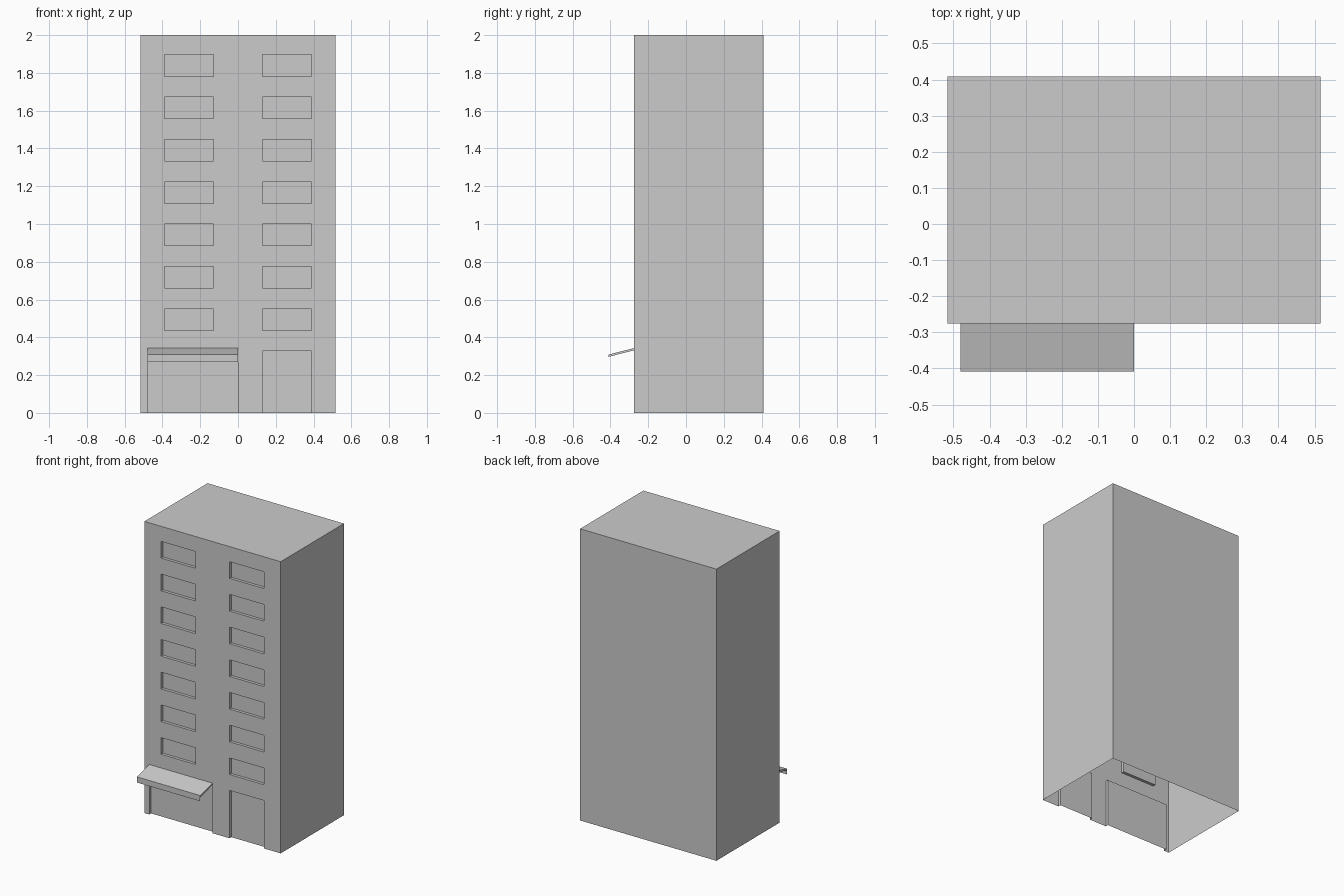
import bpy, bmesh

if "Cube" in bpy.data.objects:
    bpy.data.objects.remove(bpy.data.objects["Cube"])

X, FRONT, BACK, H = 0.517, -0.276, 0.409, 2.0
DEPTH = 0.02  # recess of windows and doors


def add_box(bm, x0, x1, y0, y1, z0, z1):
    verts = bmesh.ops.create_cube(bm, size=1)["verts"]
    for v in verts:
        v.co = (x0 if v.co.x < 0 else x1,
                y0 if v.co.y < 0 else y1,
                z0 if v.co.z < 0 else z1)


def make_object(name, bm):
    mesh = bpy.data.meshes.new(name)
    bmesh.ops.recalc_face_normals(bm, faces=bm.faces)
    bm.to_mesh(mesh)
    bm.free()
    obj = bpy.data.objects.new(name, mesh)
    bpy.context.collection.objects.link(obj)
    return obj


# Building block
bm = bmesh.new()
add_box(bm, -X, X, FRONT, BACK, 0, H)
building = make_object("building", bm)

# Recess cutters: two columns of windows, a side door and a wide shop entrance
bm = bmesh.new()


def recess(x0, x1, z0, z1):
    add_box(bm, x0, x1, FRONT - 0.1, FRONT + DEPTH, z0, z1)


for x0 in (-0.39, 0.13):
    for floor in range(7):
        z = 0.437 + floor * 0.2242
        recess(x0, x0 + 0.26, z, z + 0.114)
recess(0.13, 0.39, -0.1, 0.328)
recess(-0.48, 0.0, -0.1, 0.328)
cutter = make_object("recess_cutter", bm)
cutter.hide_render = True

mod = building.modifiers.new("recesses", 'BOOLEAN')
mod.operation = 'DIFFERENCE'
mod.solver = 'EXACT'
mod.object = cutter
bpy.context.view_layer.objects.active = building
bpy.ops.object.modifier_apply(modifier=mod.name)
bpy.data.objects.remove(cutter)

# Open underside
bm = bmesh.new()
bm.from_mesh(building.data)
bottom = [f for f in bm.faces if all(abs(v.co.z) < 1e-4 for v in f.verts)]
bmesh.ops.delete(bm, geom=bottom, context='FACES')
bm.to_mesh(building.data)
bm.free()

# Sloping awning slab over the entrance
bm = bmesh.new()
add_box(bm, -0.48, 0.0, -0.409, FRONT, 0.297, 0.309)
for v in bm.verts:
    if v.co.y > -0.3:
        v.co.z += 0.034
make_object("awning", bm)

# Thin valance hanging from the awning's front edge
bm = bmesh.new()
corners = [(-0.48, 0.27), (0.0, 0.27), (0.0, 0.3), (-0.48, 0.3)]
bm.faces.new([bm.verts.new((x, -0.409, z)) for x, z in corners])
make_object("awning_valance", bm)
